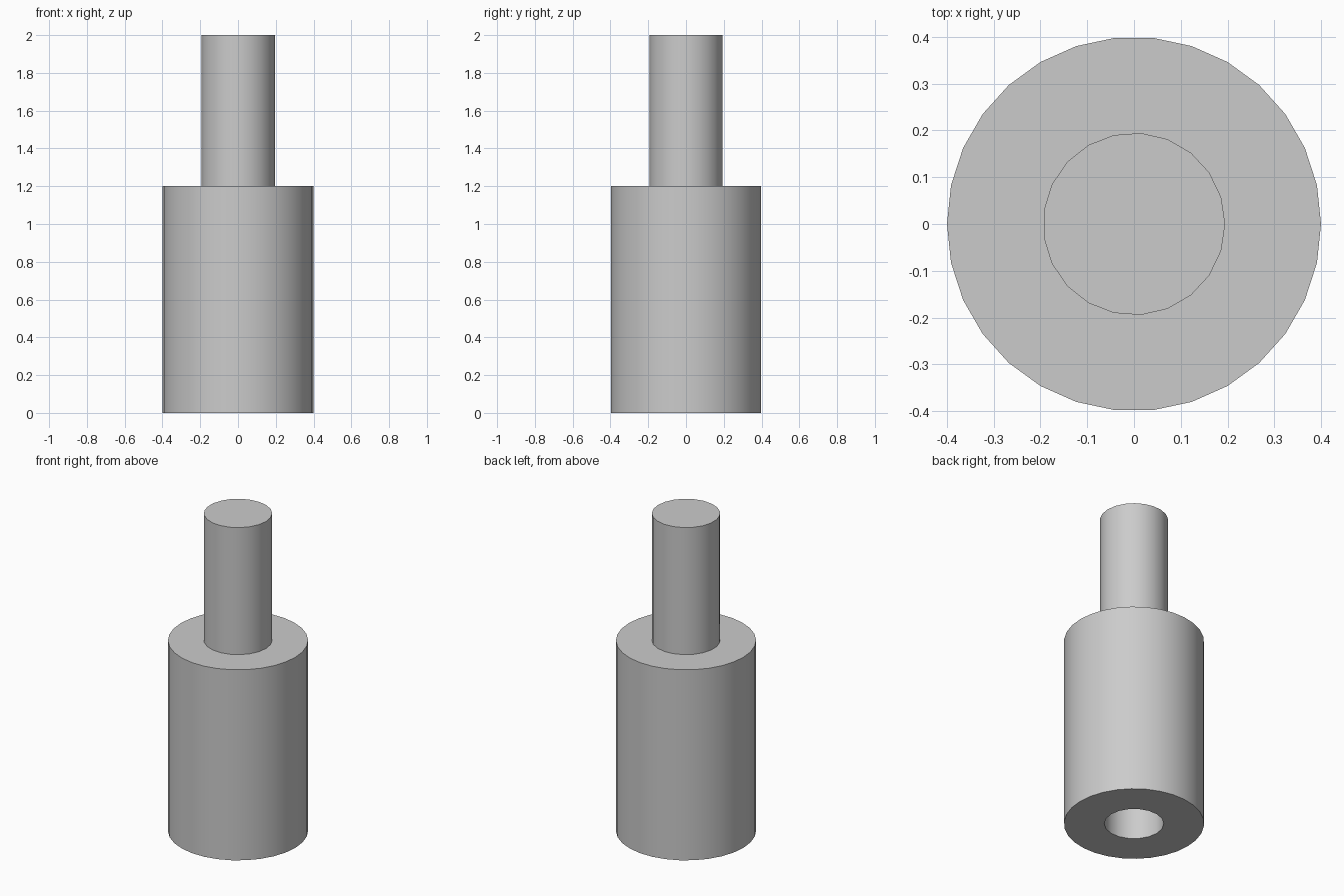
import bpy
import bmesh
from math import cos, sin, tau

cube = bpy.data.objects.get("Cube")
if cube:
    bpy.data.objects.remove(cube, do_unlink=True)

# Single plain grey
grey = bpy.data.materials.new("plain grey")
grey.use_nodes = True
colour = (0.6, 0.6, 0.6, 1)
grey.diffuse_color = colour
grey.node_tree.nodes["Principled BSDF"].inputs["Base Color"].default_value = colour

BODY_R, PEG_R, HOLE_R = 0.40, 0.195, 0.17
BODY_TOP, PEG_TOP, HOLE_TOP = 1.2, 2.0, 0.8


def ring(bm, radius, z, sides):
    """Closed loop of edges, starting on the +x axis."""
    verts = [bm.verts.new((radius * cos(tau * i / sides), radius * sin(tau * i / sides), z))
             for i in range(sides)]
    return [bm.edges.new((verts[i], verts[(i + 1) % sides])) for i in range(sides)]


def wall(bm, lower, upper):
    bmesh.ops.bridge_loops(bm, edges=lower + upper)


def cap(bm, edges):
    bmesh.ops.edgeloop_fill(bm, edges=edges)


def annulus(bm, outer, inner):
    bmesh.ops.triangle_fill(bm, edges=outer + inner, use_beauty=True)


# Body with a blind socket below and a peg on top, as one closed shell
bm = bmesh.new()
body_low, body_high = (ring(bm, BODY_R, z, 30) for z in (0, BODY_TOP))
peg_low, peg_high = (ring(bm, PEG_R, z, 21) for z in (BODY_TOP, PEG_TOP))
hole_low, hole_high = (ring(bm, HOLE_R, z, 18) for z in (0, HOLE_TOP))

for lower, upper in ((body_low, body_high), (peg_low, peg_high), (hole_low, hole_high)):
    wall(bm, lower, upper)
annulus(bm, body_high, peg_low)
annulus(bm, body_low, hole_low)
cap(bm, peg_high)
cap(bm, hole_high)
bmesh.ops.recalc_face_normals(bm, faces=bm.faces)

mesh = bpy.data.meshes.new("pegged_cylinder")
bm.to_mesh(mesh)
bm.free()
mesh.materials.append(grey)
body = bpy.data.objects.new("pegged_cylinder", mesh)
bpy.context.collection.objects.link(body)

# Smooth walls, sharp rims
bpy.context.view_layer.objects.active = body
body.select_set(True)
bpy.ops.object.shade_smooth_by_angle(angle=0.6)
